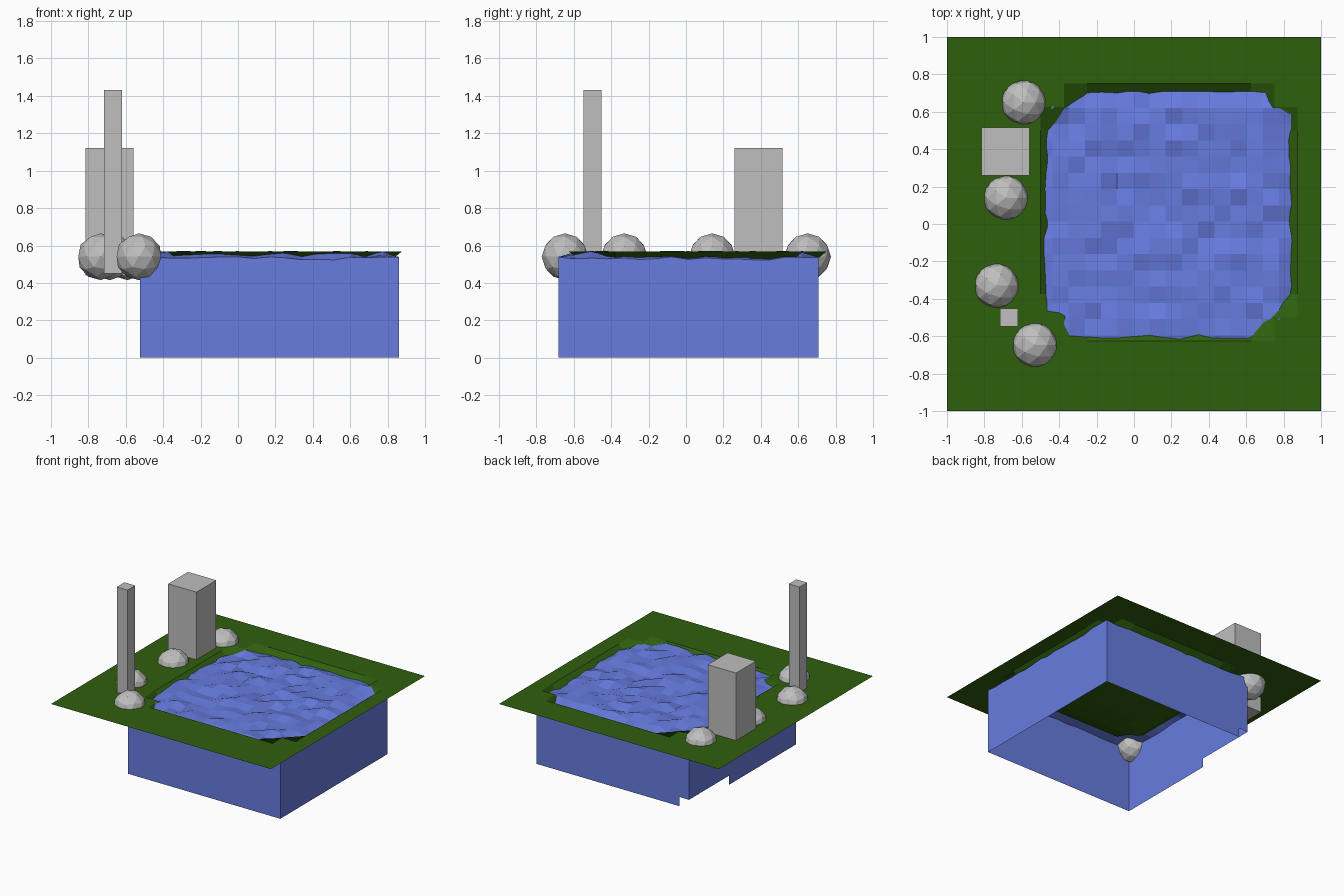
import bpy, bmesh, random

if "Cube" in bpy.data.objects:
    bpy.data.objects.remove(bpy.data.objects["Cube"])

random.seed(4)
GROUND_Z = 0.567


def material(name, rgb):
    m = bpy.data.materials.new(name)
    m.diffuse_color = (*rgb, 1)
    m.use_nodes = True
    m.node_tree.nodes["Principled BSDF"].inputs["Base Color"].default_value = m.diffuse_color
    return m


def finish(bm, name, mat):
    me = bpy.data.meshes.new(name)
    bm.to_mesh(me)
    bm.free()
    me.materials.append(mat)
    ob = bpy.data.objects.new(name, me)
    bpy.context.collection.objects.link(ob)
    return ob


def grid(bm, n, x0, x1, y0, y1, height):
    """Square grid whose height comes from a function of the cell indices."""
    v = [[bm.verts.new((x0 + (x1 - x0) * i / n, y0 + (y1 - y0) * j / n, height(i, j)))
          for j in range(n + 1)] for i in range(n + 1)]
    for i in range(n):
        for j in range(n):
            bm.faces.new((v[i][j], v[i + 1][j], v[i + 1][j + 1], v[i][j + 1]))
    return v


grass = material("grass green", (0.028, 0.115, 0.004))
blue = material("water blue", (0.135, 0.2, 0.74))
grey = material("stone grey", (0.52, 0.52, 0.52))


# Ground: flat lawn with an eight-sided pond hollow
def ground_height(i, j):
    dx, dy = min(i - 4, 15 - i), min(j - 3, 14 - j)
    ring = max(0, min(dx, dy, dx + dy - 2))
    return GROUND_Z - (0, 0.1, 0.14, 0.16, 0.17, 0.17)[min(ring, 5)]


bm = bmesh.new()
grid(bm, 16, -1, 1, -1, 1, ground_height)
finish(bm, "ground", grass)


# Water: rippled surface with skirt walls, open underneath
N = 16


def water_height(i, j):
    if i in (0, N) or j in (0, N):
        return random.uniform(0.523, 0.54)
    return random.uniform(0.533, 0.572)


bm = bmesh.new()
v = grid(bm, N, -0.523, 0.862, -0.682, 0.708, water_height)
rim = ([(i, 0) for i in range(N)] + [(N, j) for j in range(N)] +
       [(i, N) for i in range(N, 0, -1)] + [(0, j) for j in range(N, 0, -1)])
for k, a in enumerate(rim):
    b = rim[(k + 1) % len(rim)]
    # the skirt is a little shorter near the back left corner
    short = (a[1] == b[1] == N and b[0] == 0) or (a[0] == b[0] == 0 and b[1] >= 10)
    z = 0.075 if short else 0.0
    p, q = v[a[0]][a[1]], v[b[0]][b[1]]
    bm.faces.new((q, p, bm.verts.new((p.co.x, p.co.y, z)), bm.verts.new((q.co.x, q.co.y, z))))
finish(bm, "water", blue)


# Two square towers
def tower(name, x, y, width, z0, z1):
    bm = bmesh.new()
    bmesh.ops.create_cube(bm, size=1)
    bmesh.ops.scale(bm, vec=(width, width, z1 - z0), verts=bm.verts)
    bmesh.ops.translate(bm, vec=(x, y, (z0 + z1) / 2), verts=bm.verts)
    finish(bm, name, grey)


tower("wide_tower", -0.688, 0.388, 0.257, 0.44, 1.122)
tower("thin_tower", -0.668, -0.5, 0.098, 0.45, 1.432)

# Half-buried boulders
for n, (x, y) in enumerate([(-0.59, 0.65), (-0.685, 0.14), (-0.735, -0.33), (-0.53, -0.647)]):
    bm = bmesh.new()
    bmesh.ops.create_icosphere(bm, subdivisions=2, radius=0.125)
    bmesh.ops.translate(bm, vec=(x, y, 0.54), verts=bm.verts)
    finish(bm, f"boulder_{n + 1}", grey)
